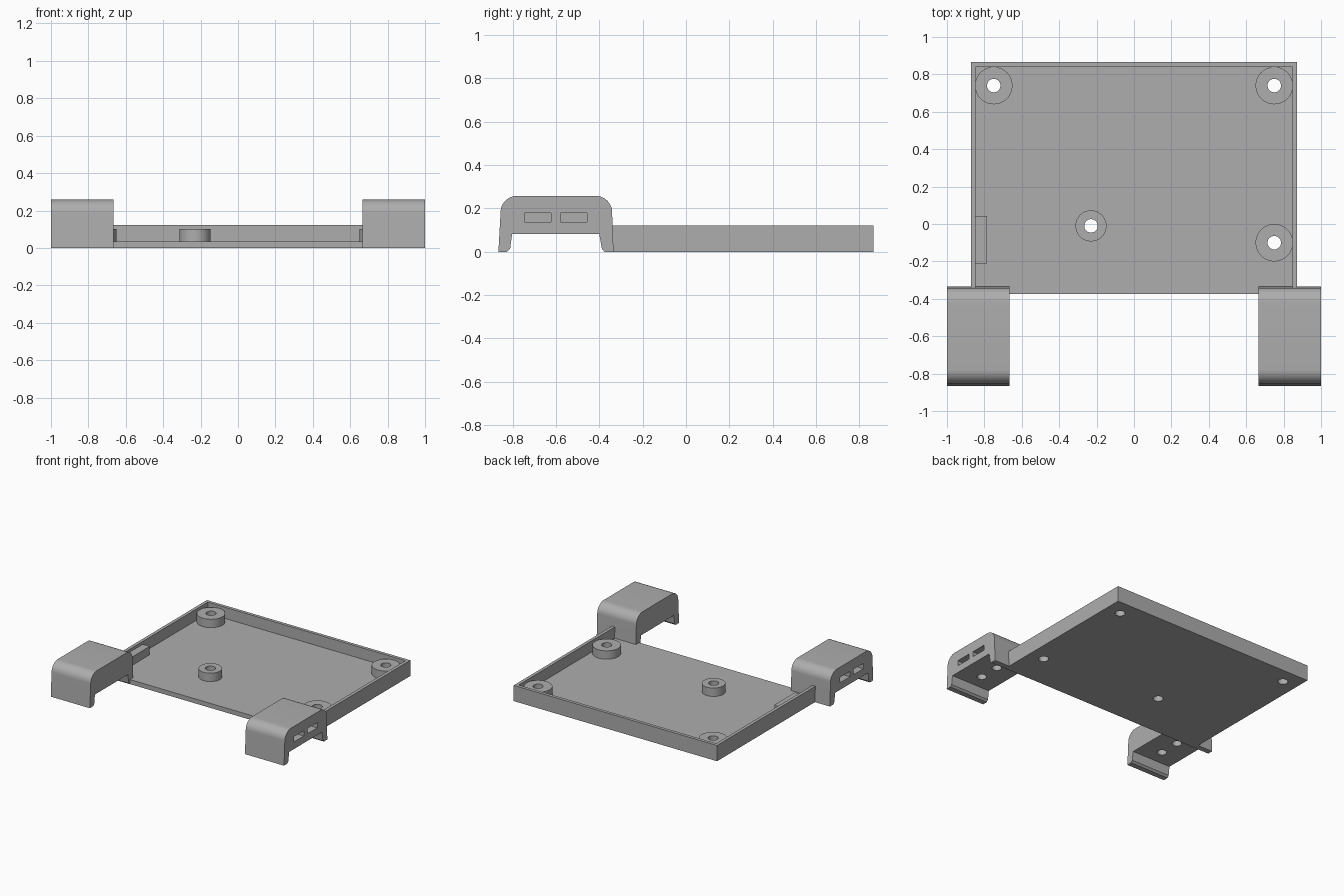
import bpy, bmesh, math
from mathutils import Matrix, Vector

if "Cube" in bpy.data.objects:
    bpy.data.objects.remove(bpy.data.objects["Cube"], do_unlink=True)

grey = bpy.data.materials.new("plain grey")
grey.use_nodes = True
COLOUR = (0.42, 0.42, 0.42, 1)
grey.diffuse_color = COLOUR
grey.node_tree.nodes["Principled BSDF"].inputs["Base Color"].default_value = COLOUR


def finish(name, bm):
    bmesh.ops.recalc_face_normals(bm, faces=bm.faces)
    mesh = bpy.data.meshes.new(name)
    bm.to_mesh(mesh)
    bm.free()
    mesh.materials.append(grey)
    ob = bpy.data.objects.new(name, mesh)
    bpy.context.scene.collection.objects.link(ob)
    return ob


def box(name, x, y, z):
    bm = bmesh.new()
    size = [b - a for a, b in (x, y, z)]
    centre = [(a + b) / 2 for a, b in (x, y, z)]
    bmesh.ops.create_cube(bm, size=1, matrix=Matrix.Translation(centre) @ Matrix.Diagonal((*size, 1)))
    return finish(name, bm)


def cylinder(name, x, y, radius, z0, z1):
    bm = bmesh.new()
    bmesh.ops.create_cone(bm, cap_ends=True, segments=48, radius1=radius, radius2=radius,
                          depth=z1 - z0, matrix=Matrix.Translation((x, y, (z0 + z1) / 2)))
    return finish(name, bm)


def extrude(name, profile, axis, start, end):
    """Extrude a closed 2D outline along x or z."""
    bm = bmesh.new()
    place = (lambda p: (start, *p)) if axis == "x" else (lambda p: (*p, start))
    face = bm.faces.new([bm.verts.new(place(p)) for p in profile])
    out = bmesh.ops.extrude_face_region(bm, geom=[face])
    step = Vector((end - start, 0, 0)) if axis == "x" else Vector((0, 0, end - start))
    bmesh.ops.translate(bm, vec=step, verts=[g for g in out["geom"] if isinstance(g, bmesh.types.BMVert)])
    return finish(name, bm)


def activate(ob):
    bpy.ops.object.select_all(action="DESELECT")
    ob.select_set(True)
    bpy.context.view_layer.objects.active = ob


def combine(ob, tools, operation):
    activate(ob)
    for tool in tools:
        mod = ob.modifiers.new("cut", "BOOLEAN")
        mod.object, mod.operation, mod.solver = tool, operation, "EXACT"
        bpy.ops.object.modifier_apply(modifier=mod.name)
        bpy.data.objects.remove(tool, do_unlink=True)


def smooth(ob):
    activate(ob)
    bpy.ops.object.shade_smooth_by_angle(angle=math.radians(30))


# Tray sizes
W, WI = 0.872, 0.847
FRONT, BACK, BACK_IN = -0.375, 0.865, 0.84
FLOOR, REST, RIM = 0.035, 0.1, 0.122
POSTS = [(-0.75, 0.74, 0.1), (0.75, 0.74, 0.1), (0.75, -0.1, 0.1), (-0.23, -0.01, 0.083)]

# Tray: floor, U-shaped rim, mounting posts and screw holes
tray = box("tray", (-W, W), (FRONT, BACK), (0, FLOOR))
rim = extrude("rim", [(-W, FRONT), (-W, BACK), (W, BACK), (W, FRONT),
                      (WI, FRONT), (WI, BACK_IN), (-WI, BACK_IN), (-WI, FRONT)], "z", 0, RIM)
posts = [cylinder("post", x, y, r, 0.01, REST) for x, y, r in POSTS]
ledge = box("ledge", (-0.86, -0.787), (-0.21, 0.043), (0.01, REST))
combine(tray, [rim, ledge] + posts, "UNION")
combine(tray, [cylinder("hole", x, y, 0.036, -0.1, 0.3) for x, y, r in POSTS], "DIFFERENCE")
smooth(tray)


def arc(cy, cz, ry, rz, a0, a1, steps=12):
    angles = [math.radians(a0 + (a1 - a0) * i / steps) for i in range(steps + 1)]
    return [(cy + ry * math.cos(a), cz + rz * math.sin(a)) for a in angles]


# Mounting clips: rounded bridge with an arch below, nut slots and screw holes
outline = ([(-0.865, 0), (-0.853, 0.185)][:1]
           + arc(-0.778, 0.183, 0.077, 0.075, 180, 90)
           + arc(-0.418, 0.183, 0.077, 0.075, 90, 0)
           + [(-0.334, 0), (-0.376, 0), (-0.388, 0.014), (-0.4, 0.082),
              (-0.802, 0.082), (-0.811, 0.014), (-0.825, 0)])
for side, name in ((1, "left_clip"), (-1, "right_clip")):
    clip = extrude(name, outline, "x", side * 0.665, side * 1.0)
    cutters = []
    for y in (-0.683, -0.518):
        cutters.append(box("slot", sorted((side * 0.77, side * 1.1)), (y - 0.061, y + 0.061), (0.137, 0.178)))
        cutters.append(cylinder("screw_hole", side * 0.83, y, 0.034, 0, 0.215))
    combine(clip, cutters, "DIFFERENCE")
    smooth(clip)
